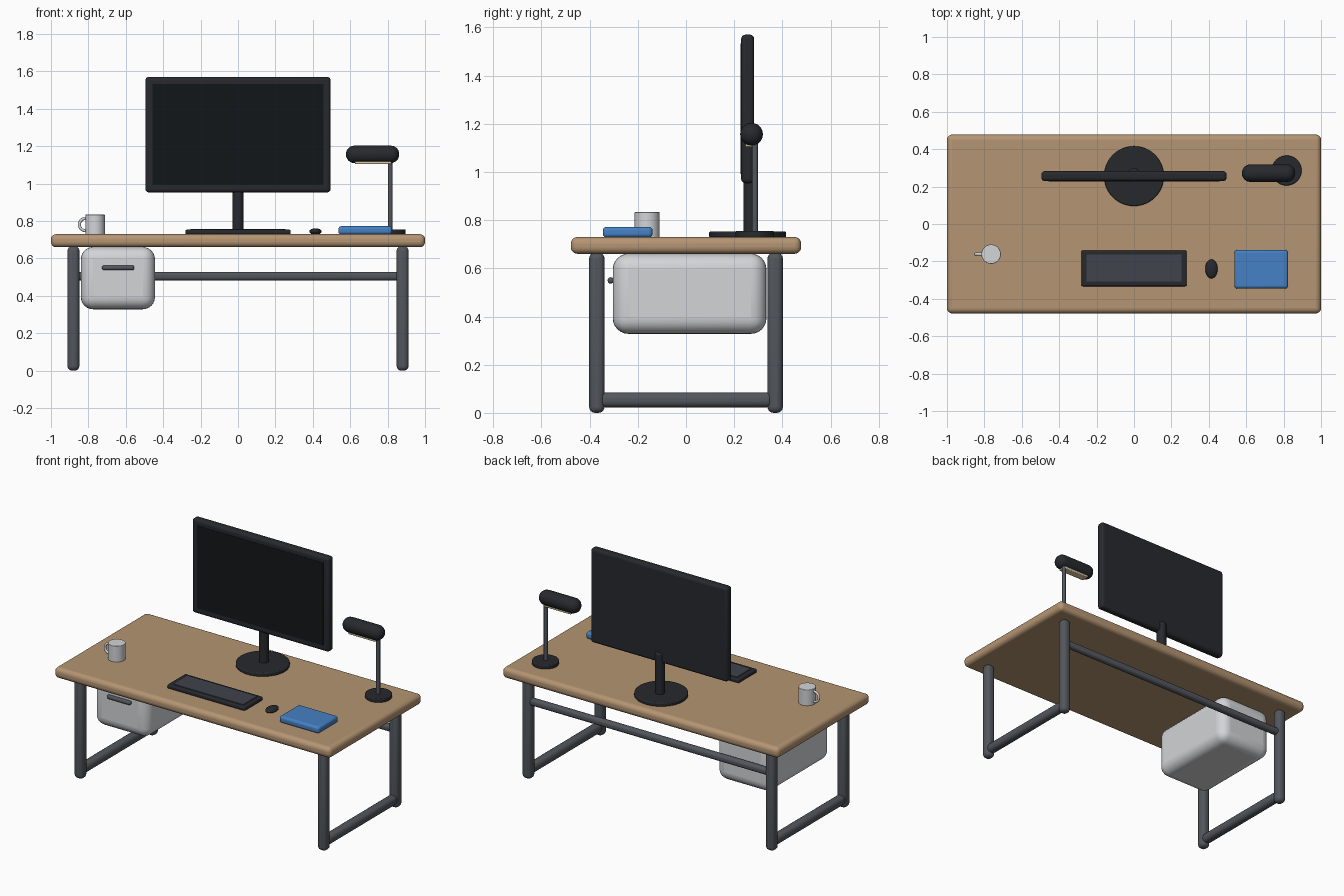
import bpy
from math import radians

if "Cube" in bpy.data.objects:
    bpy.data.objects.remove(bpy.data.objects["Cube"])


def material(name, r, g, b):
    m = bpy.data.materials.new(name)
    m.diffuse_color = (r, g, b, 1)
    m.use_nodes = True
    m.node_tree.nodes["Principled BSDF"].inputs["Base Color"].default_value = m.diffuse_color
    return m


WOOD = material("wood", 0.46, 0.30, 0.17)
METAL = material("dark_metal", 0.085, 0.095, 0.11)
BLACK = material("black_plastic", 0.02, 0.022, 0.027)
GLASS = material("screen_glass", 0.006, 0.008, 0.009)
KEYS = material("key_grey", 0.05, 0.057, 0.072)
WHITE = material("off_white", 0.65, 0.66, 0.68)
BLUE = material("blue_cover", 0.06, 0.22, 0.56)
GLOW = material("lamp_light", 0.75, 0.62, 0.38)


def finish(name, mat, bevel=0.0, segments=4):
    ob = bpy.context.object
    ob.name = name
    ob.data.materials.append(mat)
    bpy.ops.object.transform_apply(location=False, rotation=True, scale=True)
    if bevel:
        mod = ob.modifiers.new("rounding", "BEVEL")
        mod.width = bevel
        mod.segments = segments
        mod.limit_method = "ANGLE"
    bpy.ops.object.shade_smooth_by_angle(angle=radians(35))
    return ob


def box(name, mat, x, y, z, bevel=0.0, segments=4):
    """Rounded box from (min, max) ranges on each axis."""
    centre = [(a + b) / 2 for a, b in (x, y, z)]
    bpy.ops.mesh.primitive_cube_add(size=1, location=centre)
    bpy.context.object.scale = [b - a for a, b in (x, y, z)]
    return finish(name, mat, bevel, segments)


def cylinder(name, mat, x, y, z, radius, bevel=0.0):
    """Upright cylinder from z[0] to z[1]."""
    bpy.ops.mesh.primitive_cylinder_add(vertices=48, radius=radius, depth=z[1] - z[0],
                                        location=(x, y, (z[0] + z[1]) / 2))
    return finish(name, mat, bevel, 3)


# Desk top and frame
TOP = 0.73
box("desk_top", WOOD, (-1, 1), (-0.478, 0.478), (0.66, TOP), 0.028, 5)
for side, sx in (("left", -0.88), ("right", 0.88)):
    for end, sy in (("front", -0.37), ("back", 0.37)):
        box(f"{side}_{end}_leg", METAL, (sx - 0.032, sx + 0.032),
            (sy - 0.032, sy + 0.032), (0, 0.665), 0.025)
    box(f"{side}_foot_rail", METAL, (sx - 0.03, sx + 0.03),
        (-0.36, 0.36), (0.023, 0.085), 0.025)
box("back_crossbar", METAL, (-0.87, 0.87), (0.348, 0.392), (0.482, 0.528), 0.018)

# Hanging drawer unit
box("drawer_unit", WHITE, (-0.84, -0.444), (-0.304, 0.334), (0.328, 0.661), 0.065, 6)
box("drawer_handle", METAL, (-0.727, -0.555), (-0.325, -0.3), (0.537, 0.563), 0.011)

# Monitor
MY = 0.256
cylinder("monitor_stand", BLACK, 0, MY, (TOP - 0.002, 0.753), 0.16, 0.006)
cylinder("monitor_neck", BLACK, 0, MY + 0.012, (0.74, 1.02), 0.03, 0.01)
box("monitor_body", BLACK, (-0.495, 0.495), (MY - 0.027, MY + 0.027), (0.953, 1.57), 0.018)
box("monitor_screen", GLASS, (-0.457, 0.457), (MY - 0.029, MY - 0.015), (0.992, 1.533))

# Keyboard, mouse and notebook
box("keyboard_body", BLACK, (-0.282, 0.282), (-0.333, -0.142), (TOP - 0.002, 0.754), 0.009)
box("keyboard_keys", KEYS, (-0.255, 0.255), (-0.31, -0.162), (0.745, 0.758), 0.002, 2)
bpy.ops.mesh.primitive_uv_sphere_add(segments=32, ring_count=16, radius=1,
                                     location=(0.414, -0.24, 0.744))
bpy.context.object.scale = (0.033, 0.051, 0.017)
finish("mouse", BLACK)
box("notebook", BLUE, (0.537, 0.824), (-0.345, -0.139), (TOP - 0.002, 0.772), 0.015)

# Desk lamp
cylinder("lamp_base", BLACK, 0.816, 0.286, (TOP - 0.002, 0.755), 0.08, 0.005)
cylinder("lamp_stem", METAL, 0.814, 0.286, (0.745, 1.14), 0.012)
box("lamp_head", BLACK, (0.577, 0.862), (0.225, 0.319), (1.11, 1.203), 0.045, 6)
box("lamp_light_panel", GLOW, (0.625, 0.82), (0.246, 0.298), (1.104, 1.125), 0.005, 2)

# Mug
cylinder("mug_body", WHITE, -0.764, -0.161, (TOP - 0.002, 0.834), 0.052, 0.003)
bpy.ops.mesh.primitive_torus_add(location=(-0.815, -0.161, 0.781), rotation=(radians(90), 0, 0),
                                 major_radius=0.033, minor_radius=0.008,
                                 major_segments=32, minor_segments=12)
finish("mug_handle", WHITE)
